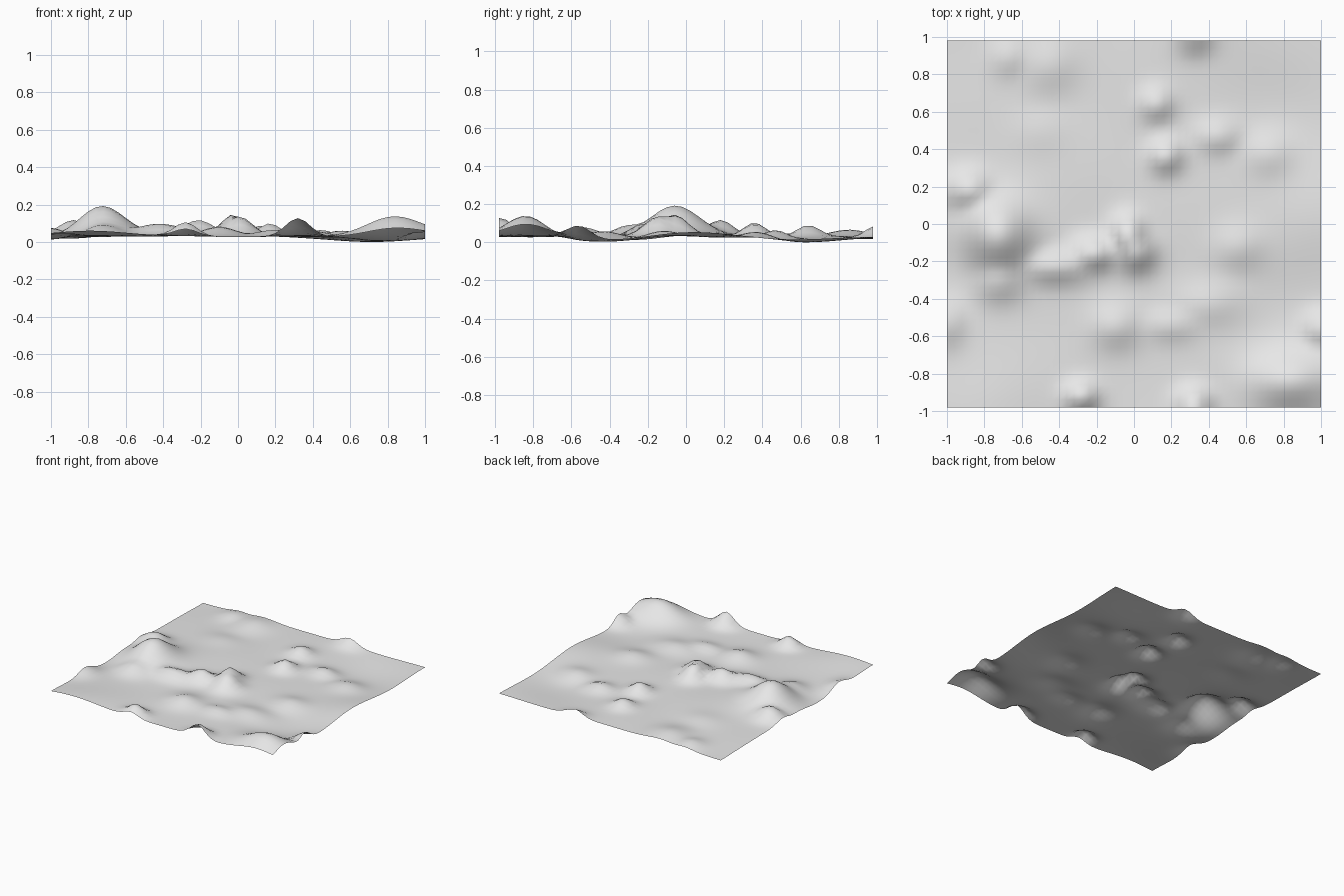
import bpy
import bmesh
import math

# Remove only the default object
default = bpy.data.objects.get("Cube")
if default:
    bpy.data.objects.remove(default, do_unlink=True)

WIDTH, DEPTH, CELL = 2.0, 1.96, 0.04
GROUND = 0.04

# Hills: centre x, centre y, height above ground, radius x, radius y
HILLS = [
    (-.73, -.06, .155, .12, .13), (-.88, .18, .085, .08, .07),
    (-.73, -.3, .06, .09, .08), (-1, -.54, .045, .06, .08),
    (-.42, -.23, .06, .13, .06), (-.21, -.16, .085, .08, .06),
    (-.03, -.06, .11, .06, .07), (.01, -.15, .1, .07, .07),
    (-.1, -.55, .05, .09, .08), (.2, -.54, .035, .1, .06),
    (.4, -.43, .035, .12, .08), (.56, -.12, .035, .09, .08),
    (.12, .64, .06, .06, .06), (.17, .36, .075, .06, .06),
    (.45, .47, .045, .08, .06), (.72, .38, .04, .09, .08),
    (-.67, .89, .035, .07, .07), (-.45, .85, .04, .1, .1),
    (-.5, .5, .015, .1, .08), (.32, 1, .06, .07, .06),
    (.82, -.84, .1, .14, .1), (1, -.56, .065, .06, .06),
    (-.28, -.92, .08, .06, .05), (.32, -.97, .1, .065, .06),
]

# Broad swells (positive) and hollows (negative): x, y, height, radius
SWELLS = [
    (-.8, -.98, .033, .2), (1, 0, .025, .2), (.8, -.4, -.03, .2),
    (.7, .6, -.03, .22), (-1, -.25, -.02, .15), (-.4, .1, .015, .3),
    (1, -.8, .025, .15), (-1, .9, -.01, .3),
]


def bell(dx, dy, rx, ry):
    return math.exp(-((dx / rx) ** 2 + (dy / ry) ** 2) / 2)


def ground_height(x, y):
    """Gentle ground with hills blended so that each keeps its own height."""
    broad = sum(h * bell(x - cx, y - cy, r, r) for cx, cy, h, r in SWELLS)
    peaks = sum((h * bell(x - cx, y - cy, rx, ry)) ** 3
                for cx, cy, h, rx, ry in HILLS)
    ripple = .003 * math.sin(7 * x + 2 * y) * math.cos(8 * y - x)
    return GROUND + broad + ripple + peaks ** (1 / 3)


# Open terrain sheet: a regular grid raised by the height rule
columns, rows = round(WIDTH / CELL), round(DEPTH / CELL)
bm = bmesh.new()
bmesh.ops.create_grid(bm, x_segments=columns, y_segments=rows, size=1)
for vert in bm.verts:
    vert.co.x *= WIDTH / 2
    vert.co.y *= DEPTH / 2
    vert.co.z = ground_height(vert.co.x, vert.co.y)

# Rest the lowest point on the floor
lowest = min(vert.co.z for vert in bm.verts)
for vert in bm.verts:
    vert.co.z -= lowest
for face in bm.faces:
    face.smooth = True

mesh = bpy.data.meshes.new("terrain")
bm.to_mesh(mesh)
bm.free()
terrain = bpy.data.objects.new("terrain", mesh)
bpy.context.collection.objects.link(terrain)

# Plain grey ground colour
grey = bpy.data.materials.new("light_grey")
grey.use_nodes = True
colour = (.8, .8, .8, 1)
grey.diffuse_color = colour
grey.node_tree.nodes["Principled BSDF"].inputs["Base Color"].default_value = colour
mesh.materials.append(grey)
